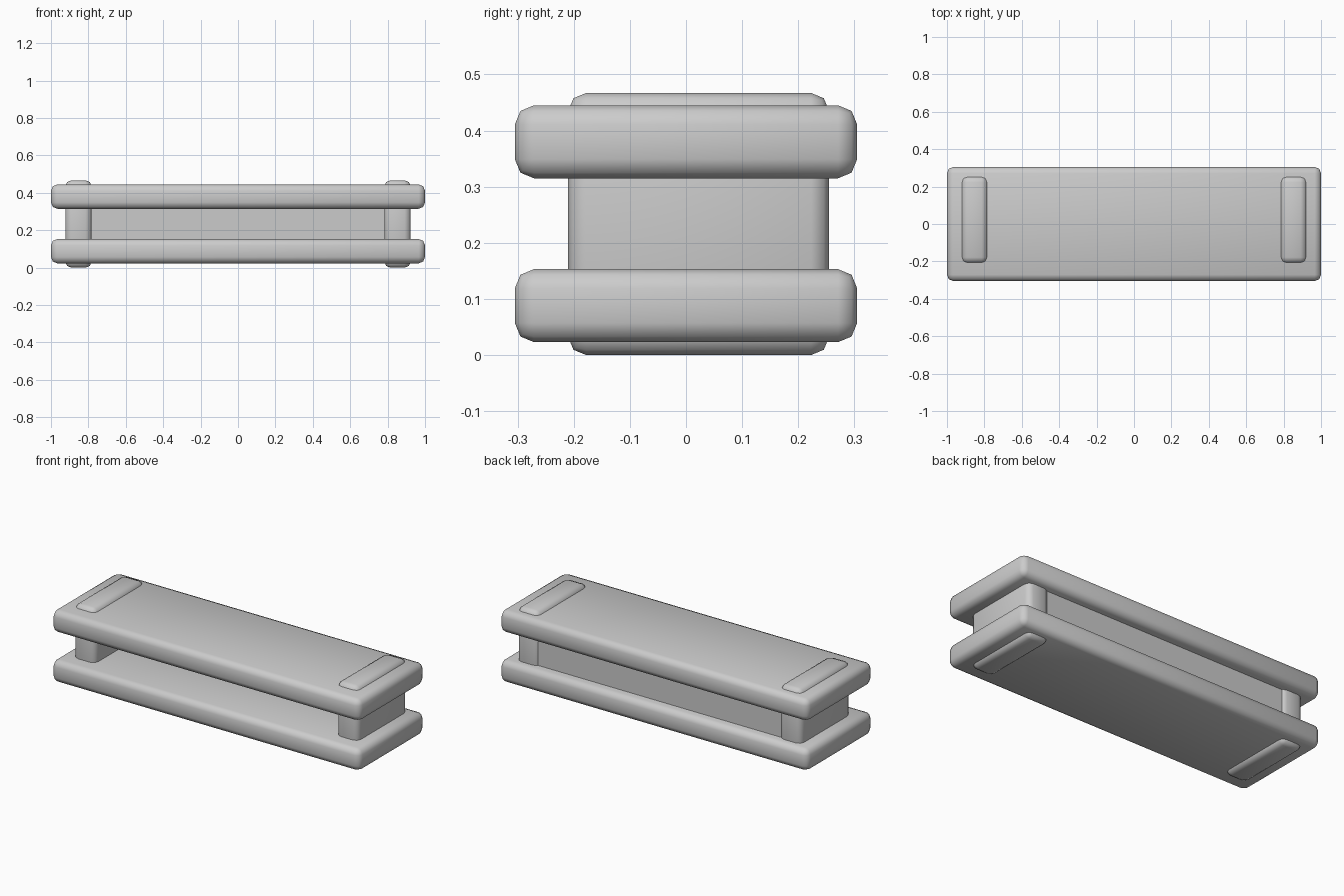
import bpy
import math

cube = bpy.data.objects.get("Cube")
if cube:
    bpy.data.objects.remove(cube, do_unlink=True)

# Single plain grey
grey = bpy.data.materials.new("light_grey")
grey.use_nodes = True
colour = (0.6, 0.6, 0.6, 1)
grey.diffuse_color = colour
grey.node_tree.nodes["Principled BSDF"].inputs["Base Color"].default_value = colour


def block(name, low, high, bevel=0.0):
    """Box between two corners, with softly rounded edges."""
    centre = [(a + b) / 2 for a, b in zip(low, high)]
    bpy.ops.mesh.primitive_cube_add(size=1, location=centre)
    obj = bpy.context.object
    obj.name = name
    obj.scale = [b - a for a, b in zip(low, high)]
    bpy.ops.object.transform_apply(location=False, rotation=False, scale=True)
    obj.data.materials.append(grey)
    if bevel:
        mod = obj.modifiers.new("rounded_edges", "BEVEL")
        mod.width = bevel
        mod.segments = 2
        bpy.ops.object.modifier_apply(modifier=mod.name)
        bpy.ops.object.shade_smooth_by_angle(angle=math.radians(50))
    return obj


# Two long boards
for name, bottom in (("lower_board", 0.023), ("upper_board", 0.315)):
    block(name, (-1, -0.305, bottom), (1, 0.305, bottom + 0.13), 0.034)

# End supports running through both boards
for name, side in (("left_support", 1), ("right_support", -1)):
    x = side * 0.853
    block(name, (x - 0.07, -0.21, 0), (x + 0.07, 0.255, 0.467), 0.032)

# Back panel between the supports
block("back_panel", (-0.83, 0.19, 0.1), (0.83, 0.242, 0.37))
